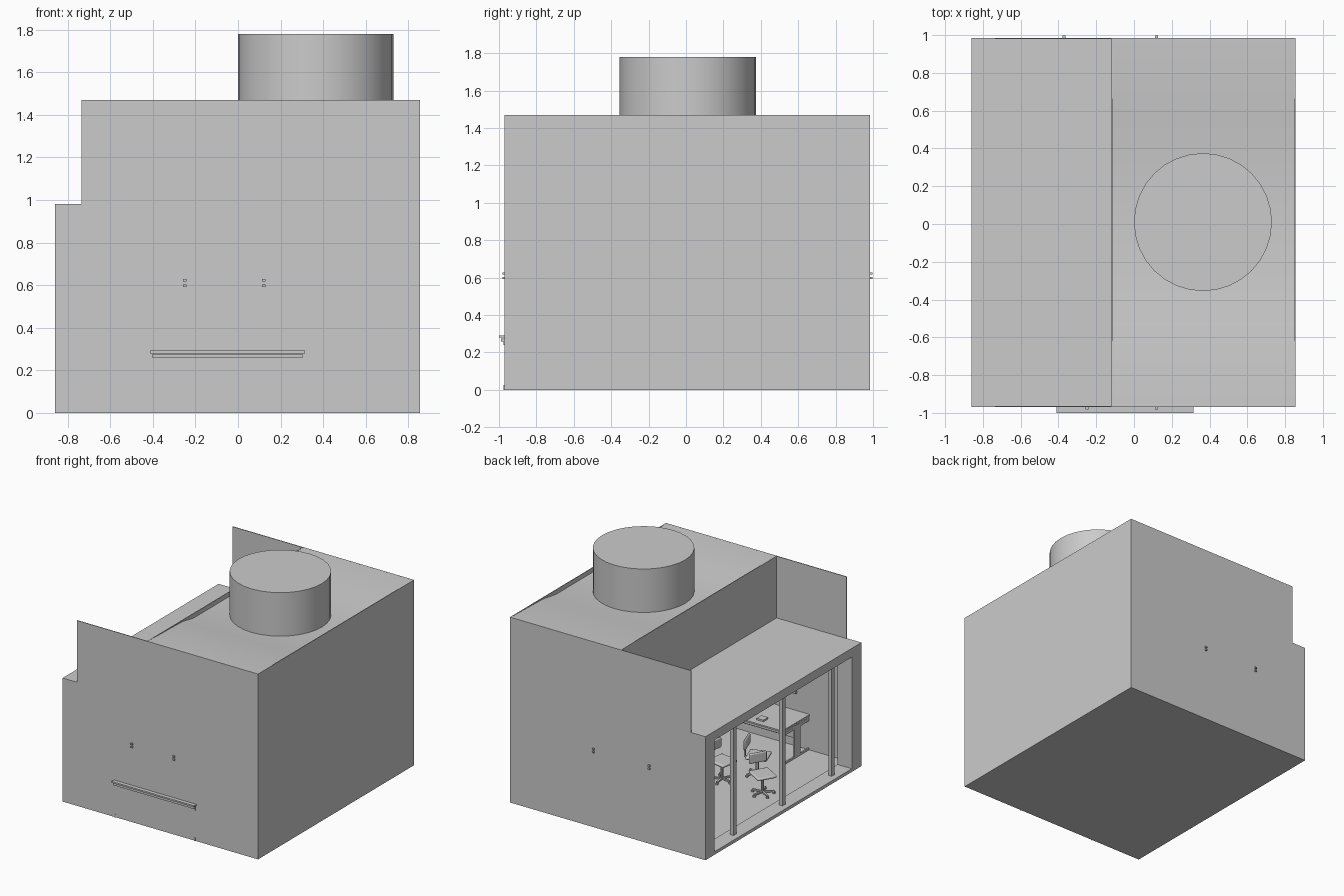
import bpy, bmesh, math
from mathutils import Matrix, Vector

if "Cube" in bpy.data.objects:
    bpy.data.objects.remove(bpy.data.objects["Cube"])


def finish(name, bm, angle=30):
    bmesh.ops.recalc_face_normals(bm, faces=bm.faces)
    me = bpy.data.meshes.new(name)
    bm.to_mesh(me)
    bm.free()
    ob = bpy.data.objects.new(name, me)
    bpy.context.collection.objects.link(ob)
    bpy.ops.object.select_all(action='DESELECT')
    ob.select_set(True)
    bpy.context.view_layer.objects.active = ob
    bpy.ops.object.shade_smooth_by_angle(angle=math.radians(angle))
    return ob


def add_box(bm, x, y, z, m=Matrix()):
    lo, hi = zip(x, y, z)
    c = [(a + b) / 2 for a, b in zip(lo, hi)]
    s = [b - a for a, b in zip(lo, hi)]
    bmesh.ops.create_cube(bm, size=1, matrix=m @ Matrix.Translation(c) @ Matrix.Diagonal((*s, 1)))


def add_cyl(bm, c, r, h, n=12, m=Matrix()):
    bmesh.ops.create_cone(bm, cap_ends=True, segments=n, radius1=r, radius2=r, depth=h,
                          matrix=m @ Matrix.Translation(c))


def boxes(name, *parts):
    bm = bmesh.new()
    for p in parts:
        add_box(bm, *p)
    return finish(name, bm)


def sheet(name, profile, x0, x1):
    """Roof sheet: a y,z profile swept along x."""
    bm = bmesh.new()
    rows = [[bm.verts.new((x, y, z)) for y, z in profile] for x in (x0, x1)]
    for i in range(len(profile) - 1):
        bm.faces.new((rows[0][i], rows[1][i], rows[1][i + 1], rows[0][i + 1]))
    ob = finish(name, bm, 60)
    ob.data.flip_normals() if ob.data.polygons[0].normal.z < 0 else None
    return ob


X0, STEP, X1 = -0.735, -0.12, 0.855
Y0, Y1 = -0.97, 0.985
LOW, TOP, T = 0.98, 1.47, 0.006

# Shell: floor, walls, stepped roof
boxes("floor", ((X0, X1), (Y0, Y1), (0, 0.01)))
boxes("right_wall", ((X1 - T, X1), (Y0, Y1), (0, TOP)))
for name, y in (("front", (Y0, Y0 + T)), ("back", (Y1 - T, Y1))):
    boxes(name + "_wall", ((X0, STEP), y, (0, LOW)), ((STEP, X1), y, (0, TOP)))
    boxes(name + "_parapet", ((X0, STEP), y, (LOW, TOP)))
boxes("step_wall", ((STEP, STEP + T), (Y0, Y1), (LOW, TOP)))
boxes("lower_roof", ((X0, STEP), (Y0, Y1), (LOW - T, LOW)))
sheet("upper_roof", [(Y0, TOP), (-0.53, TOP - 0.01), (-0.4, TOP - 0.035),
                     (0.42, TOP - 0.035), (0.58, TOP - 0.01), (Y1, TOP)], STEP, X1)

# Roof drum
bm = bmesh.new()
add_cyl(bm, (0.365, 0.01, 1.605), 0.365, 0.35, 32)
finish("roof_drum", bm)

# Window surround and mullions
WX = (-0.86, X0)
boxes("window_surround", (WX, (Y0, -0.85), (0, LOW)), (WX, (0.87, Y1), (0, LOW)),
      (WX, (-0.85, 0.87), (0.91, LOW)), (WX, (-0.85, 0.87), (0, 0.025)))
boxes("mullions", *[((-0.815, -0.785), (y - 0.018, y + 0.018), (0.02, 0.92))
                    for y in (-0.68, -0.065, 0.55)])

# Desk whose rear edge passes through the front wall
boxes("desk_top", ((-0.41, 0.315), (-1.0, -0.62), (0.28, 0.292)),
      ((-0.405, 0.305), (-0.99, -0.63), (0.26, 0.275)))
legs = []
for x in (-0.4, 0.3):
    legs += [((x - 0.006, x + 0.006), (-0.975, -0.65), (0, 0.025)),
             ((x - 0.008, x + 0.008), (-0.85, -0.78), (0.02, 0.27)),
             ((x - 0.006, x + 0.006), (-0.975, -0.65), (0.24, 0.262))]
boxes("desk_legs", *legs, ((-0.4, 0.3), (-0.83, -0.82), (0.15, 0.25)))
boxes("desk_book", ((-0.21, -0.15), (-0.73, -0.67), (0.292, 0.305)))

# Wall boards with bolts that show outside
for name, y, s, xs in (("front", Y0, 1, (-0.25, 0.12)), ("back", Y1, -1, (-0.37, 0.12))):
    boxes(name + "_board", ((xs[0] - 0.05, xs[1] + 0.05), sorted((y + s * 0.01, y + s * 0.025)), (0.43, 0.66)))
    boxes(name + "_bolts", *[((x - 0.008, x + 0.008), sorted((y - s * 0.012, y + s * 0.012)), (z - 0.006, z + 0.006))
                             for x in xs for z in (0.598, 0.622)])


# Swivel chairs: the seat faces local +x
def chair(name, x, y, turn):
    m = Matrix.Translation((x, y, 0)) @ Matrix.Rotation(math.radians(turn), 4, 'Z')
    bm = bmesh.new()
    for i in range(5):
        r = m @ Matrix.Rotation(i * math.tau / 5, 4, 'Z')
        add_box(bm, (0, 0.085), (-0.007, 0.007), (0.022, 0.034), r)
        add_cyl(bm, (0.082, 0, 0.016), 0.011, 0.014, 8, r)
    add_cyl(bm, (0, 0, 0.095), 0.01, 0.14, 10, m)
    add_box(bm, (-0.095, 0), (-0.01, 0.01), (0.145, 0.155), m)
    add_box(bm, (-0.1, -0.09), (-0.01, 0.01), (0.145, 0.26), m)
    finish(name + "_base", bm)
    bm = bmesh.new()
    add_box(bm, (-0.075, 0.085), (-0.075, 0.075), (0.155, 0.178), m)
    add_box(bm, (-0.09, -0.072), (-0.07, 0.07), (0.225, 0.305), m)
    ob = finish(name + "_cushions", bm)
    b = ob.modifiers.new("round", 'BEVEL')
    b.width, b.segments = 0.009, 3


for i, (x, y, turn) in enumerate([(-0.56, -0.16, 150), (-0.35, -0.4, 200), (-0.19, -0.18, 170)]):
    chair(f"chair_{i + 1}", x, y, turn)
